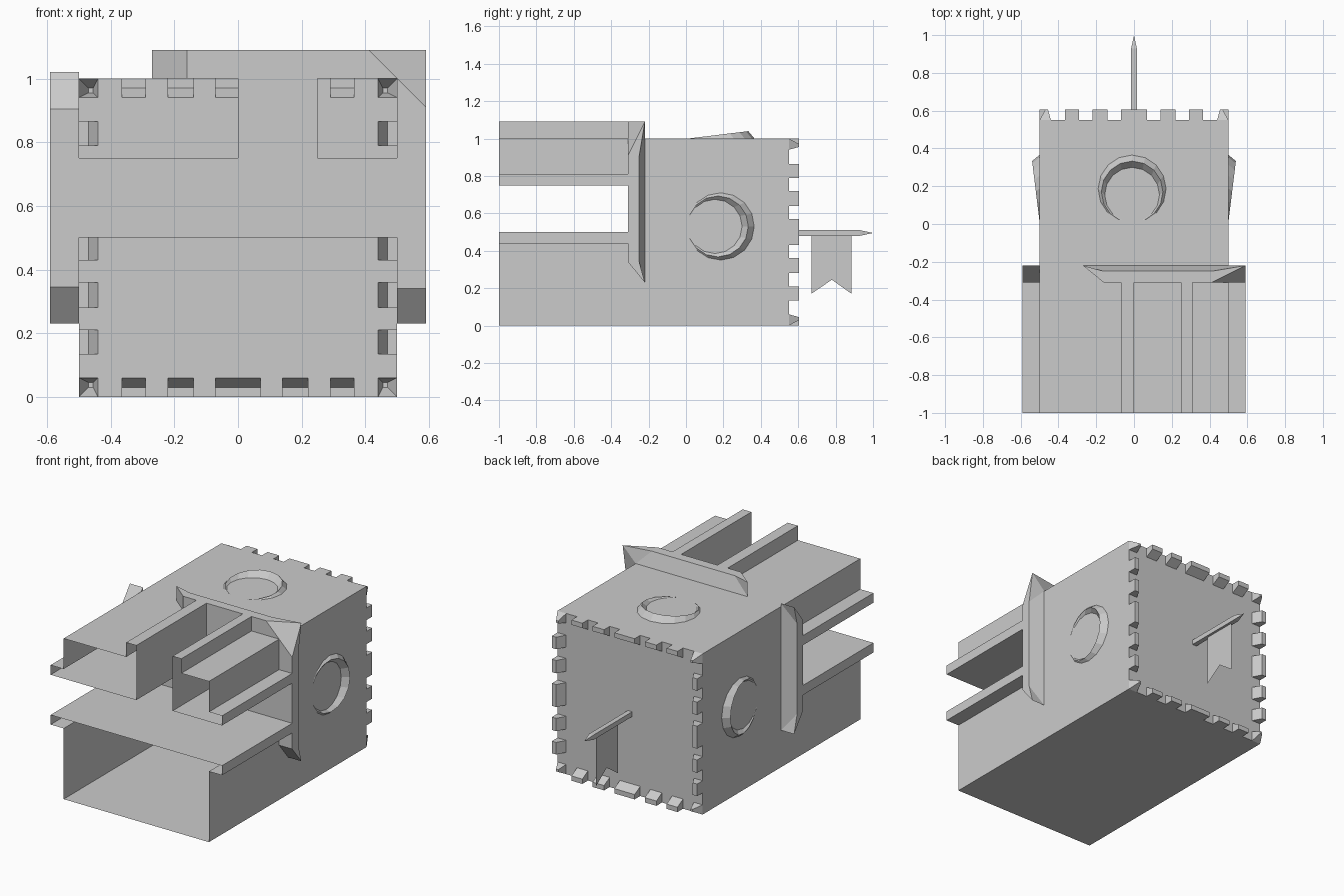
import bpy, bmesh, math
from mathutils import Vector

cube = bpy.data.objects.get("Cube")
if cube:
    bpy.data.objects.remove(cube, do_unlink=True)

stone = bpy.data.materials.new("grey_stone")
stone.use_nodes = True
stone.diffuse_color = (0.6, 0.6, 0.6, 1)
stone.node_tree.nodes["Principled BSDF"].inputs["Base Color"].default_value = (0.6, 0.6, 0.6, 1)

FRONT, COLLAR, BACK = -1.0, -0.31, 0.55
LIP = 0.09


def make(name, polys):
    """One object from a list of polygons given as point lists; shared points are welded."""
    bm = bmesh.new()
    for poly in polys:
        bm.faces.new([bm.verts.new(p) for p in poly])
    bmesh.ops.remove_doubles(bm, verts=bm.verts, dist=0.0005)
    bmesh.ops.recalc_face_normals(bm, faces=bm.faces)
    mesh = bpy.data.meshes.new(name)
    bm.to_mesh(mesh)
    bm.free()
    mesh.materials.append(stone)
    obj = bpy.data.objects.new(name, mesh)
    bpy.context.collection.objects.link(obj)
    return obj


def tube(name, profile, y0, y1):
    """Open-ended shell: an x/z outline swept along y."""
    return make(name, [[(a[0], y0, a[1]), (b[0], y0, b[1]), (b[0], y1, b[1]), (a[0], y1, a[1])]
                       for a, b in zip(profile, profile[1:] + profile[:1])])


def rect(x0, x1, z0, z1, y):
    return [(x0, y, z0), (x1, y, z0), (x1, y, z1), (x0, y, z1)]


# Hollow body and the three open front sections with their rails
tube("body_shell", [(-.5, 0), (.5, 0), (.5, 1), (-.5, 1)], COLLAR, BACK)
tube("lower_section", [(-.5, 0), (.5, 0), (.5, .44), (.59, .44), (.59, .5),
                       (-.59, .5), (-.59, .44), (-.5, .44)], FRONT, COLLAR)
tube("upper_right_section", [(-.59, .75), (0, .75), (0, 1.09), (-.07, 1.09), (-.07, 1),
                             (-.5, 1), (-.5, .81), (-.59, .81)], FRONT, COLLAR)
tube("upper_left_section", [(.25, .75), (.59, .75), (.59, .81), (.5, .81), (.5, 1),
                            (.31, 1), (.31, 1.09), (.25, 1.09)], FRONT, COLLAR)

# Wall closing the end of the slots
make("slot_wall", [rect(-.5, .5, .5, .75, COLLAR), rect(0, .25, .75, 1, COLLAR)])


# Collar bands with flared points
def wing(place, start, foot, shoulder, end, corner):
    mid, tip = -0.25, -0.22
    P = lambda u, y, h: place(u, y, h)
    A, B = P(start, COLLAR, LIP), P(start, mid, LIP)
    C, D, E = P(shoulder, COLLAR, LIP), P(shoulder, mid, LIP), P(end, tip, LIP)
    F, G = P(foot, COLLAR, 0), P(foot, tip, 0)
    H, I = P(shoulder, COLLAR, 0), P(end, tip, 0)
    polys = [[A, C, D, B], [C, E, D], [A, C, H, F], [C, H, I, E], [B, D, I, G], [D, E, I]]
    if corner:
        T = P(0, tip, LIP)
        polys += [[A, B, T], [A, F, T], [B, G, T]]
    return polys


make("corner_collar",
     wing(lambda u, y, h: (.59 - u, y, 1 + h), .18, .09, .75, .86, True)
     + wing(lambda u, y, h: (.5 + h, y, 1.09 - u), .18, .09, .75, .86, True))
make("right_collar", [p for s in (-1, 1) for p in
                      wing(lambda u, y, h: (-.5 - h, y, .625 + s * u), 0, 0, .28, .395, False)])

# Back wall with battlements raised around its rim
half = [.07, .14, .22, .29, .365, .44, .5]
cuts = [-c for c in reversed(half)] + half
last = len(cuts) - 2


def top_range(i):
    """Narrow the raised end toward the outer edge; corners shrink to a small tip."""
    a, b = cuts[i], cuts[i + 1]
    return (a, a + .03) if i == 0 else (b - .03, b) if i == last else (a, b)


def tip_range(i):
    return (-.47, -.455) if i == 0 else (.455, .47)


wall = []
for i in range(last + 1):
    for k in range(last + 1):
        base = rect(cuts[i], cuts[i + 1], cuts[k] + .5, cuts[k + 1] + .5, BACK)
        ei, ek = i in (0, last), k in (0, last)
        if not ((ei or ek) and i % 2 == 0 and k % 2 == 0):
            wall.append(base)
            continue
        pick = tip_range if ei and ek else top_range
        (x0, x1), (z0, z1) = pick(i), pick(k)
        top = rect(x0, x1, z0 + .5, z1 + .5, BACK + .055)
        wall.append(top)
        wall += [[base[j], base[j - 1], top[j - 1], top[j]] for j in range(4)]
make("back_wall_battlements", wall)


# Raised crescents: outer foot, ridge and inner foot arcs
def crescent(name, place, steps=14):
    rows = []
    for cy, r, lift in ((.185, .18, 0), (.17, .163, .038), (.155, .145, 0)):
        low = math.asin((.02 - cy) / r)
        row = []
        for n in range(steps + 1):
            t = low + (math.pi - 2 * low) * n / steps
            u, y = r * math.cos(t), cy + r * math.sin(t)
            row.append(place(u, y, .001 + lift * (y - .02) / .31))
        rows.append(row)
    make(name, [[a[n], a[n + 1], b[n + 1], b[n]]
                for a, b in zip(rows, rows[1:]) for n in range(steps)])


crescent("top_crescent", lambda u, y, h: (u - .01, y, 1 + h))
crescent("left_crescent", lambda u, y, h: (.5 + h, y, .53 + u))
crescent("right_crescent", lambda u, y, h: (-.5 - h, y, .53 + u))

# Flagpole with pointed end, and swallow-tailed flag
near = rect(-.015, .015, .48, .51, BACK)
far = rect(-.015, .015, .48, .51, .93)
point = (0, 1, .495)
make("flagpole", [[near[j], near[j - 1], far[j - 1], far[j]] for j in range(4)]
     + [[far[j], far[j - 1], point] for j in range(4)])
make("flag", [[(0, .67, .485), (0, .67, .17), (0, .78, .245), (0, .78, .485)],
              [(0, .78, .485), (0, .78, .245), (0, .885, .17), (0, .885, .485)]])
